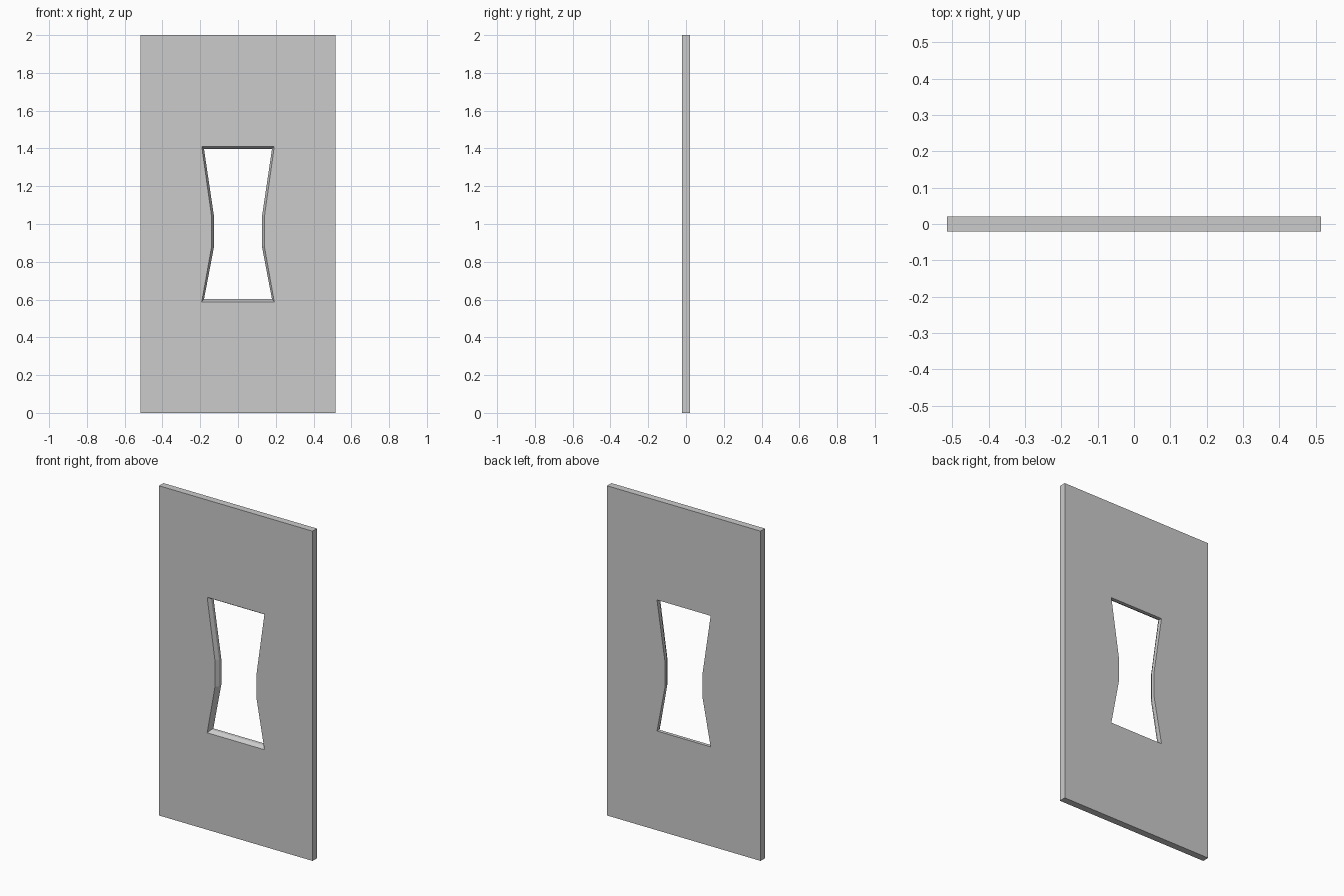
import bpy, bmesh

if "Cube" in bpy.data.objects:
    bpy.data.objects.remove(bpy.data.objects["Cube"])

HALF_T = 0.021


def ring(x_end, x_waist, z_bot, z_w0, z_w1, z_top, y):
    # eight-point outline, mirrored left to right
    right = [(x_end, z_bot), (x_waist, z_w0), (x_waist, z_w1), (x_end, z_top)]
    left = [(-x, z) for x, z in reversed(right)]
    return [(x, y, z) for x, z in right + left]


panel = (0.515, 0.515, 0.0, 0.88, 1.04, 2.0)
hole_wide = (0.192, 0.14, 0.588, 0.88, 1.04, 1.41)
hole_narrow = (0.18, 0.127, 0.602, 0.88, 1.04, 1.397)

# closed loop of rings: outer edge, front, chamfer, straight wall, back
rings = [
    ring(*panel, HALF_T),
    ring(*panel, -HALF_T),
    ring(*hole_wide, -HALF_T),
    ring(*hole_narrow, 0.0),
    ring(*hole_narrow, HALF_T),
]

bm = bmesh.new()
vs = [[bm.verts.new(p) for p in r] for r in rings]
for i in range(len(vs)):
    a, b = vs[i], vs[(i + 1) % len(vs)]
    for j in range(8):
        k = (j + 1) % 8
        bm.faces.new((a[j], a[k], b[k], b[j]))
bmesh.ops.recalc_face_normals(bm, faces=bm.faces)

mesh = bpy.data.meshes.new("panel_with_window")
bm.to_mesh(mesh)
bm.free()
obj = bpy.data.objects.new("panel_with_window", mesh)
bpy.context.collection.objects.link(obj)
